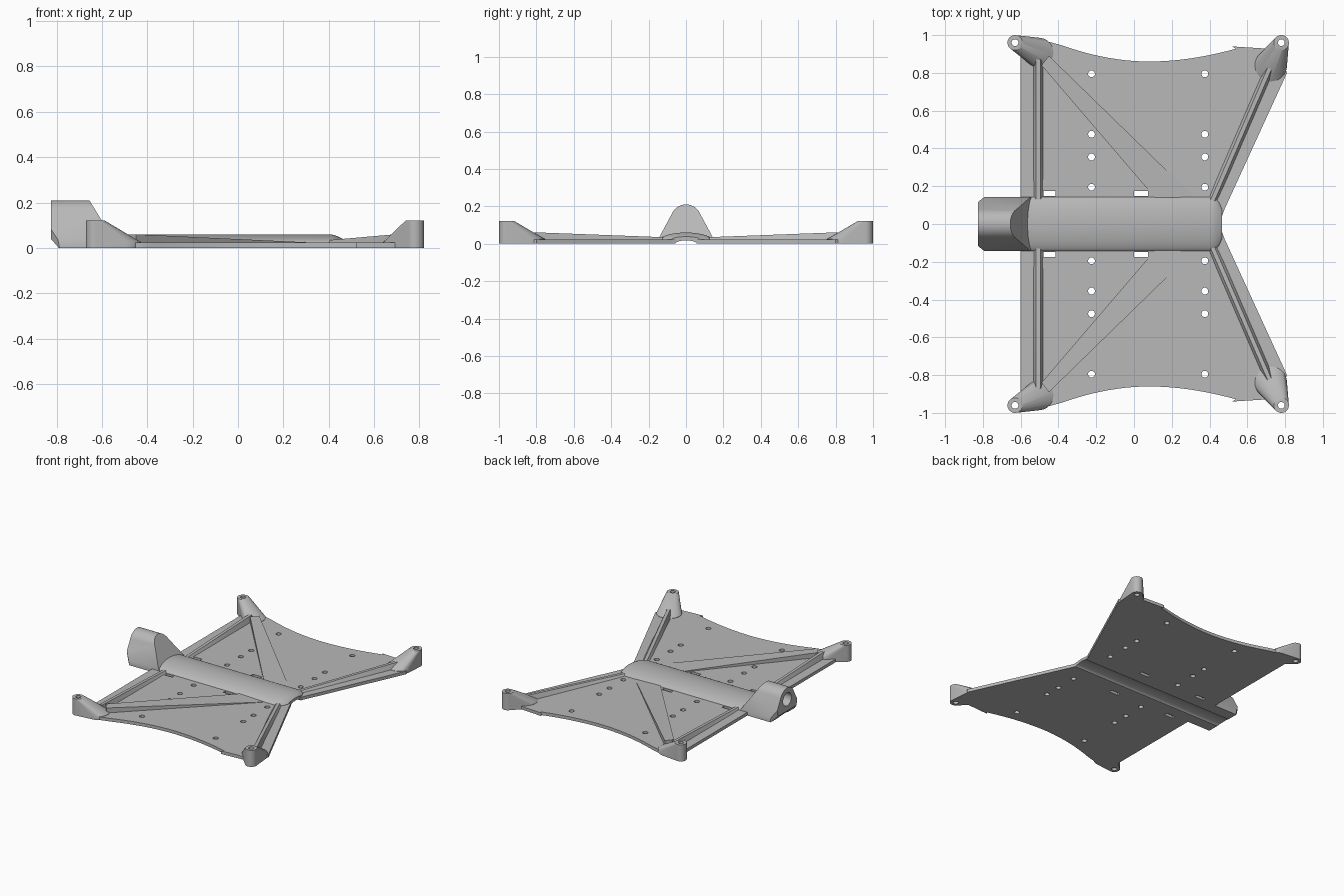
import bpy, bmesh, math
from mathutils import Vector

cube = bpy.data.objects.get("Cube")
if cube:
    bpy.data.objects.remove(cube, do_unlink=True)

grey = bpy.data.materials.new("plain_grey")
grey.use_nodes = True
grey.diffuse_color = (0.48, 0.48, 0.48, 1)
grey.node_tree.nodes["Principled BSDF"].inputs["Base Color"].default_value = (0.48, 0.48, 0.48, 1)
BASE = 0.023  # plate thickness


def finish(name, bm):
    bmesh.ops.recalc_face_normals(bm, faces=bm.faces[:])
    mesh = bpy.data.meshes.new(name)
    bm.to_mesh(mesh)
    bm.free()
    mesh.materials.append(grey)
    ob = bpy.data.objects.new(name, mesh)
    bpy.context.scene.collection.objects.link(ob)
    return ob


def loft(name, sections):
    """Skin matching rings of points and cap both ends."""
    bm = bmesh.new()
    rings = [[bm.verts.new(p) for p in ring] for ring in sections]
    for a, b in zip(rings, rings[1:]):
        for i in range(len(a)):
            j = (i + 1) % len(a)
            bm.faces.new((a[i], a[j], b[j], b[i]))
    bm.faces.new(rings[0])
    bm.faces.new(rings[-1])
    return finish(name, bm)


def hull(name, points):
    bm = bmesh.new()
    for p in points:
        bm.verts.new(p)
    out = bmesh.ops.convex_hull(bm, input=bm.verts[:])
    junk = {g for g in out["geom_interior"] + out["geom_unused"] if isinstance(g, bmesh.types.BMVert)}
    bmesh.ops.delete(bm, geom=list(junk), context="VERTS")
    bmesh.ops.dissolve_limit(bm, angle_limit=0.01, verts=bm.verts[:], edges=bm.edges[:])
    return finish(name, bm)


def circle(x, y, z, r, n=32):
    return [(x + r * math.cos(math.tau * i / n), y + r * math.sin(math.tau * i / n), z) for i in range(n)]


def pin(x, y, r):
    return loft("cutter", [circle(x, y, -0.1, r), circle(x, y, 0.4, r)])


def box(x0, x1, y0, y1, z0, z1):
    return hull("cutter", [(x, y, z) for x in (x0, x1) for y in (y0, y1) for z in (z0, z1)])


def cut(ob, cutters):
    for c in cutters:
        mod = ob.modifiers.new("cut", "BOOLEAN")
        mod.operation = "DIFFERENCE"
        mod.solver = "EXACT"
        mod.object = c
    dg = bpy.context.evaluated_depsgraph_get()
    mesh = bpy.data.meshes.new_from_object(ob.evaluated_get(dg))
    ob.modifiers.clear()
    ob.data = mesh
    for c in cutters:
        bpy.data.objects.remove(c, do_unlink=True)


def channel():
    """Shallow arched groove running under the spine."""
    def ring(x):
        return [(x, 0.06 * math.cos(a), -0.004 + 0.022 * math.sin(a))
                for a in [math.pi * i / 12 for i in range(13)]]
    return loft("cutter", [ring(-1), ring(1)])


parts = []

# Base plate with scalloped sides
half = [(0.465, 0.04), (0.48, 0.08), (0.81, 0.8), (0.76, 0.92), (0.68, 0.93), (0.52, 0.94)]
for i in range(1, 24):
    t = -1 + i / 12
    x = 0.08 - 0.5 * t
    half.append((x, 0.86 + 0.08 * abs(t) ** 1.9 + 0.02 * max(t, 0) ** 2))
half += [(-0.47, 0.97), (-0.6, 0.94)]
outline = half + [(x, -y) for x, y in reversed(half)]
plate = loft("base_plate", [[(x, y, z) for x, y in outline] for z in (0, BASE)])
cutters = [channel()]
for s in (1, -1):
    for x in (-0.225, 0.375):
        for y in (0.195, 0.355, 0.475, 0.795):
            cutters.append(pin(x, s * y, 0.018))
    for x in (-0.49, 0):
        cutters.append(box(x, x + 0.075, s * 0.148, s * 0.174, -0.1, 0.1))
cut(plate, cutters)
parts.append(plate)


# Domed central spine with a rounded front end
def spine_ring(x, w, top):
    arc = [math.pi * i / 24 for i in range(25)]
    return [(x, w * math.cos(a), BASE + (top - BASE) * math.sin(a) ** 1.3) for a in arc] + \
           [(x, -w, 0.001), (x, w, 0.001)]


spine = loft("spine", [spine_ring(*s) for s in (
    (-0.65, 0.143, 0.06), (0.41, 0.143, 0.06), (0.43, 0.135, 0.055),
    (0.45, 0.115, 0.046), (0.465, 0.08, 0.038))])
cut(spine, [channel()])
parts.append(spine)

# End housing: arched section, sloped front, chamfered rear corners
section = [(0.143, 0), (0.143, 0.035)]
section += [(0.083 * math.cos(a), 0.127 + 0.083 * math.sin(a))
            for a in [math.radians(20 + 140 * i / 24) for i in range(25)]]
section += [(-0.143, 0.035), (-0.143, 0)]
housing = loft("end_housing", [[(x, y, z) for y, z in section] for x in (-0.825, -0.53)])
bm = bmesh.new()
bm.from_mesh(housing.data)
for co, no in (((-0.655, 0, 0.21), (0.09, 0, 0.055)),
               ((-0.79, 0, 0), (-0.04, 0, -0.035)),
               ((-0.825, 0.1, 0), (-0.045, 0.04, -0.008)),
               ((-0.825, -0.1, 0), (-0.045, -0.04, -0.008))):
    geom = bm.verts[:] + bm.edges[:] + bm.faces[:]
    bmesh.ops.bisect_plane(bm, geom=geom, plane_co=co, plane_no=Vector(no).normalized(), clear_outer=True)
    bmesh.ops.holes_fill(bm, edges=[e for e in bm.edges if e.is_boundary])
bmesh.ops.recalc_face_normals(bm, faces=bm.faces[:])
bm.to_mesh(housing.data)
bm.free()
bore = loft("cutter", [[(x, b, 0.125 + a) for a, b, _ in circle(0, 0, 0, 0.048)] for x in (-0.9, -0.69)])
cut(housing, [channel(), bore])
parts.append(housing)


def rib(name, start, end, z0, z1):
    """Tapered-side bar between two points, heights z0 to z1."""
    a, b = Vector(start), Vector(end)
    side = (b - a).orthogonal().normalized()
    pts = []
    for p, z in ((a, z0), (b, z1)):
        for w, h in ((0.027, 0.015), (0.011, z)):
            for s in (1, -1):
                q = p + side * w * s
                pts.append((q.x, q.y, h))
    return hull(name, pts)


for s, tag in ((1, "back"), (-1, "front")):
    # Corner posts with flared, sloping gussets
    for side, px, bx, by, br in (("right", -0.63, -0.505, 0.908, 0.078), ("left", 0.78, 0.725, 0.84, 0.085)):
        pts = []
        for z in (0, 0.122):
            pts += circle(px, s * 0.96, z, 0.04)
        for z in (0, BASE + 0.002):
            pts += circle(bx, s * by, z, br)
        post = hull(f"{tag}_{side}_post", pts)
        cut(post, [pin(px, s * 0.96, 0.018)])
        parts.append(post)
    # Straight ribs from spine to posts
    parts.append(rib(f"{tag}_right_rib", (-0.507, s * 0.12), (-0.507, s * 0.87), 0.035, 0.062))
    parts.append(rib(f"{tag}_left_rib", (0.405, s * 0.1), (0.725, s * 0.84), 0.034, 0.062))
    # Wide diagonal brace fading into the plate
    edge = [(-0.49, 0.84, 0.06), (-0.45, 0.89, 0.06), (0.11, 0.14, 0.029), (0.32, 0.14, BASE + 0.001)]
    parts.append(hull(f"{tag}_diagonal_brace",
                      [(x, s * y, z) for x, y, top in edge for z in (0.012, top)]))

# Smooth the curved surfaces, keep hard edges
bpy.ops.object.select_all(action="DESELECT")
for ob in parts:
    ob.select_set(True)
bpy.context.view_layer.objects.active = plate
bpy.ops.object.shade_smooth_by_angle(angle=math.radians(30))
